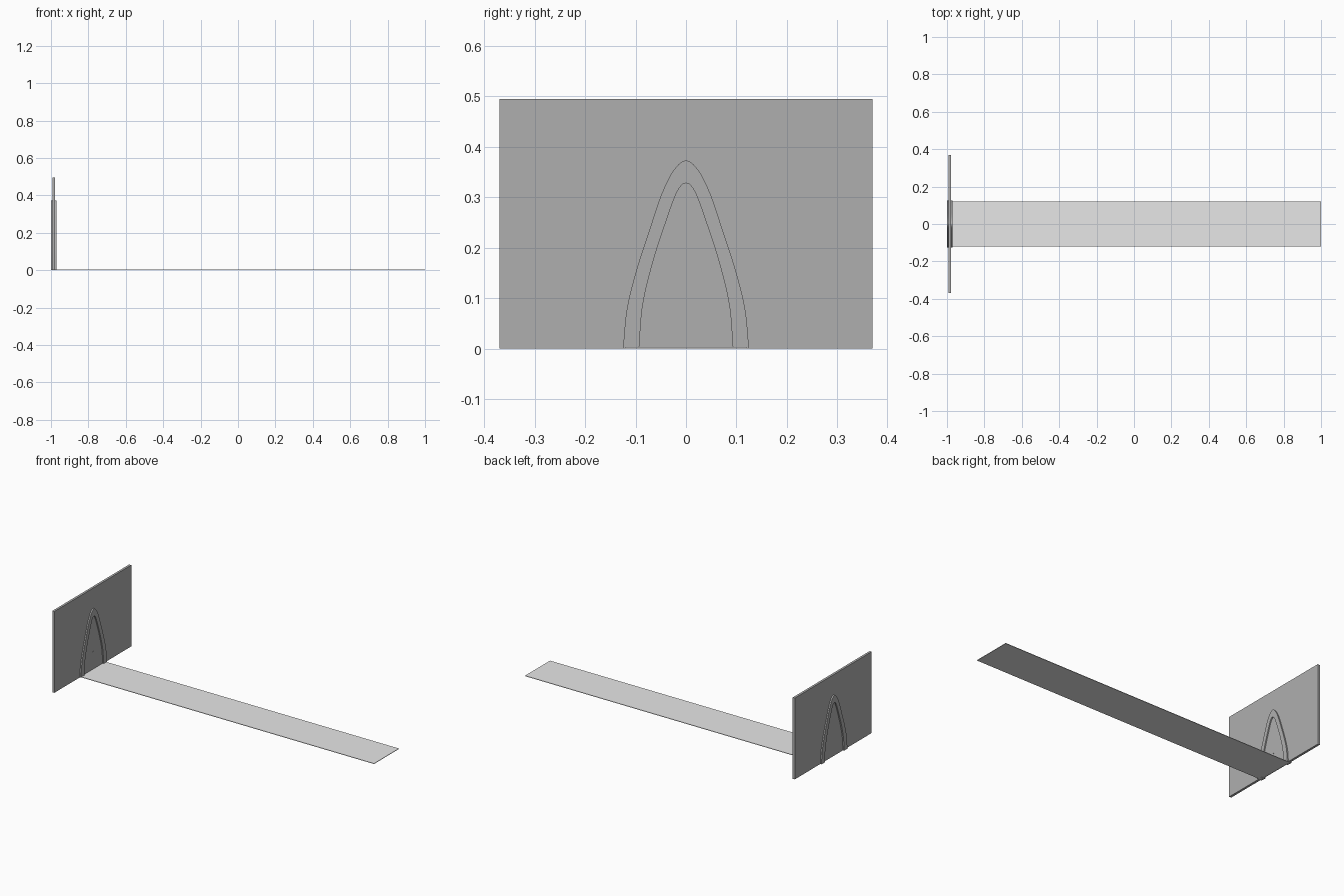
import bpy
import bmesh
import math
from mathutils import Vector

cube = bpy.data.objects.get("Cube")
if cube:
    bpy.data.objects.remove(cube, do_unlink=True)


def make_material(name, value):
    mat = bpy.data.materials.new(name)
    mat.use_nodes = True
    colour = (value, value, value, 1)
    mat.diffuse_color = colour
    mat.node_tree.nodes["Principled BSDF"].inputs["Base Color"].default_value = colour
    return mat


wall_grey = make_material("wall grey", 0.43)
path_grey = make_material("light path grey", 0.8)


def finish(name, bm, mat):
    bmesh.ops.recalc_face_normals(bm, faces=bm.faces)
    mesh = bpy.data.meshes.new(name)
    bm.to_mesh(mesh)
    bm.free()
    mesh.materials.append(mat)
    obj = bpy.data.objects.new(name, mesh)
    bpy.context.collection.objects.link(obj)
    return obj


def box(name, low, high, mat):
    low, high = Vector(low), Vector(high)
    bm = bmesh.new()
    bmesh.ops.create_cube(bm, size=1)
    bmesh.ops.scale(bm, vec=high - low, verts=bm.verts)
    bmesh.ops.translate(bm, vec=(low + high) / 2, verts=bm.verts)
    return finish(name, bm, mat)


def prism(name, outline, x0, x1, mat):
    """Extrude a closed (y, z) outline from x0 to x1."""
    bm = bmesh.new()
    face = bm.faces.new([bm.verts.new((x0, y, z)) for y, z in outline])
    grown = bmesh.ops.extrude_face_region(bm, geom=[face], use_keep_orig=True)
    moved = [v for v in grown["geom"] if isinstance(v, bmesh.types.BMVert)]
    bmesh.ops.translate(bm, vec=(x1 - x0, 0, 0), verts=moved)
    return finish(name, bm, mat)


def arch(half, steps=5):
    """Mirror half an arch (foot to apex) and round it with a spline."""
    pts = [Vector(p) for p in half]
    pts += [Vector((-p.x, p.y)) for p in reversed(pts[:-1])]
    ends = [2 * pts[0] - pts[1]] + pts + [2 * pts[-1] - pts[-2]]
    curve = []
    for a, b, c, d in zip(ends, ends[1:], ends[2:], ends[3:]):
        for i in range(steps):
            t = i / steps
            curve.append(0.5 * (2 * b + (c - a) * t + (2 * a - 5 * b + 4 * c - d) * t ** 2
                                + (3 * b - a - 3 * c + d) * t ** 3))
    return curve + [pts[-1]]


outer = arch([(0.125, 0), (0.117, 0.08), (0.097, 0.16), (0.071, 0.24),
              (0.049, 0.305), (0.025, 0.353), (0, 0.373)])
inner = arch([(0.093, 0), (0.086, 0.085), (0.066, 0.17),
              (0.042, 0.245), (0.018, 0.31), (0, 0.328)])

# Wall and the long path leading away from it
box("wall", (-0.992, -0.37, 0), (-0.978, 0.37, 0.495), wall_grey)
box("path", (-0.985, -0.12, 0), (1, 0.12, 0.003), path_grey)

# Raised arch frame standing proud of both wall faces
frame = prism("arch_frame", outer + inner[::-1], -1, -0.97, wall_grey)
bpy.ops.object.select_all(action="DESELECT")
frame.select_set(True)
bpy.context.view_layer.objects.active = frame
bpy.ops.object.shade_smooth_by_angle(angle=math.radians(30))

# Closed door leaf with a tiny round centre stud
prism("door_leaf", inner, -0.979, -0.977, wall_grey)
stud = [(0.005 * math.cos(a), 0.107 + 0.005 * math.sin(a))
        for a in (math.tau * (i + 0.5) / 8 for i in range(8))]
prism("door_stud", stud, -0.978, -0.976, wall_grey)
